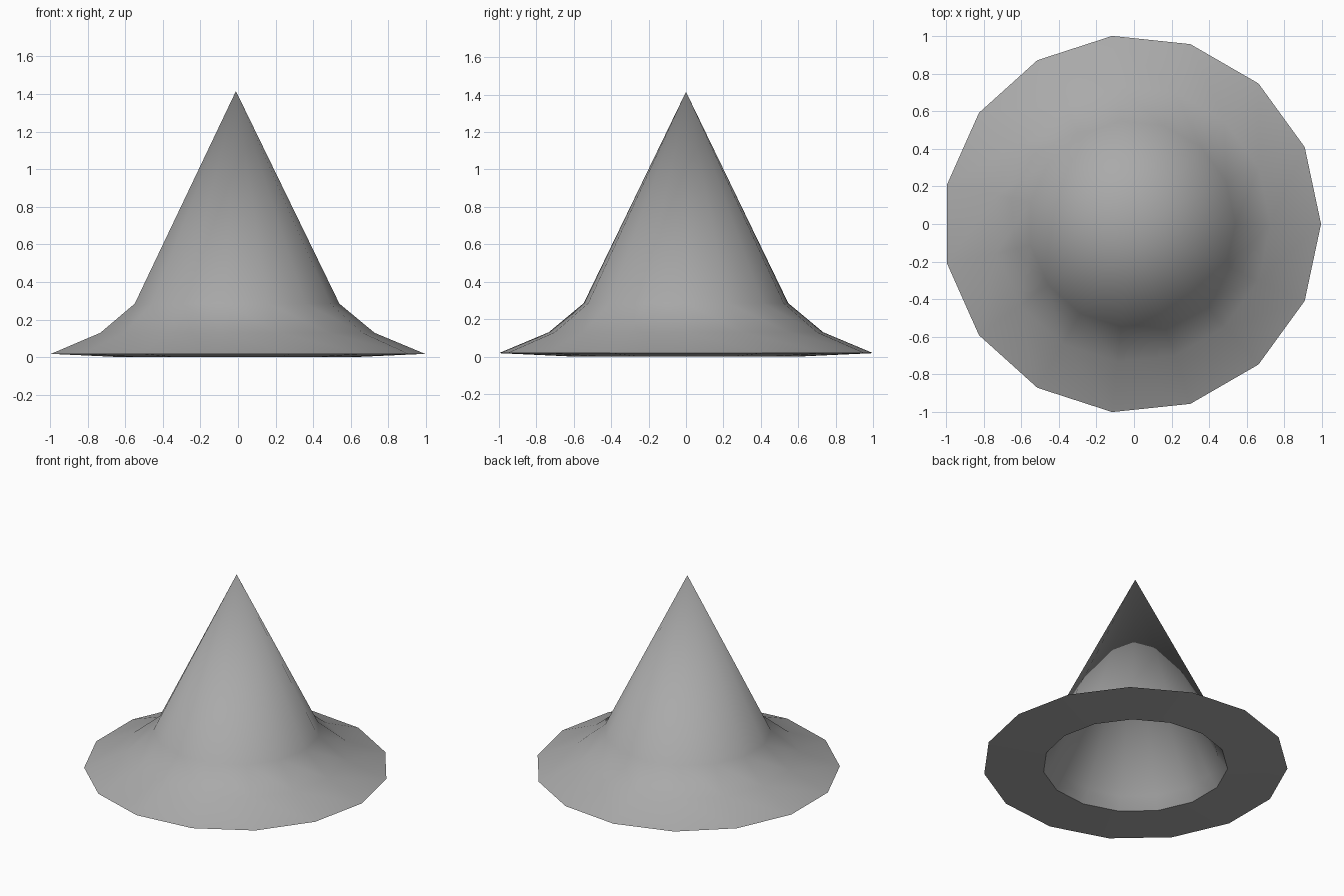
import bpy, bmesh, math

SIDES = 15
AXIS_X = -0.011  # centres the odd-sided outline on x = 0

cube = bpy.data.objects.get("Cube")
if cube:
    bpy.data.objects.remove(cube, do_unlink=True)


def make_material(name, colour):
    mat = bpy.data.materials.new(name)
    mat.use_nodes = True
    mat.diffuse_color = colour
    bsdf = next(n for n in mat.node_tree.nodes if n.type == "BSDF_PRINCIPLED")
    bsdf.inputs["Base Color"].default_value = colour
    return mat


def lathe(name, profile, mat):
    """Revolve a (radius, height) profile; radius zero makes a single point."""
    bm = bmesh.new()
    rings = []
    for r, z in profile:
        count = SIDES if r > 0 else 1
        angles = [math.tau * i / SIDES for i in range(count)]
        rings.append([bm.verts.new((AXIS_X + r * math.cos(a), r * math.sin(a), z))
                      for a in angles])
    for upper, lower in zip(rings, rings[1:]):
        for i in range(SIDES):
            j = (i + 1) % SIDES
            corners = (upper[i % len(upper)], lower[i % len(lower)],
                       lower[j % len(lower)], upper[j % len(upper)])
            bm.faces.new(list(dict.fromkeys(corners)))
    bmesh.ops.recalc_face_normals(bm, faces=bm.faces[:])
    mesh = bpy.data.meshes.new(name)
    bm.to_mesh(mesh)
    bm.free()
    mesh.materials.append(mat)
    obj = bpy.data.objects.new(name, mesh)
    bpy.context.collection.objects.link(obj)
    bpy.ops.object.select_all(action="DESELECT")
    obj.select_set(True)
    bpy.context.view_layer.objects.active = obj
    bpy.ops.object.shade_smooth_by_angle(angle=math.radians(40))
    return obj


grey = make_material("plain_grey", (0.4, 0.4, 0.4, 1))

# Pointed crown, flared brim, flat underside and hollow lining in one shell
outside = [(0, 1.415), (0.55, 0.285), (0.737, 0.13), (1.0055, 0.018)]
lining = [(0.61, 0), (0.55, 0.08), (0, 1.23)]
lathe("pointed_hat", outside + lining, grey)
